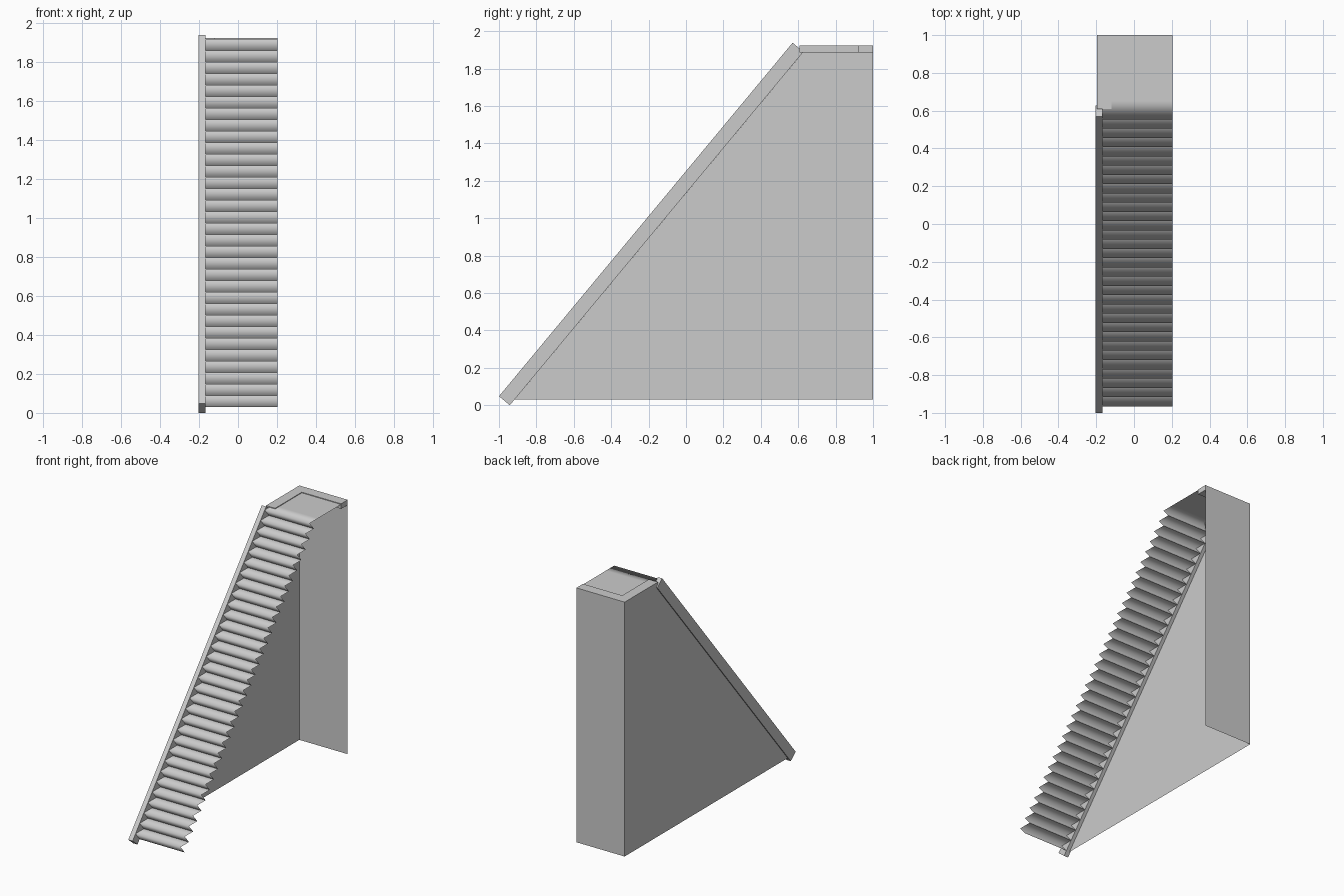
import bpy
import bmesh

old = bpy.data.objects.get("Cube")
if old:
    bpy.data.objects.remove(old, do_unlink=True)

grey = bpy.data.materials.new("plain_grey")
grey.use_nodes = True
colour = (0.6, 0.6, 0.6, 1)
grey.diffuse_color = colour
grey.node_tree.nodes["Principled BSDF"].inputs["Base Color"].default_value = colour

STEPS, RUN, RISE = 32, 0.049, 0.059
BASE, TOP = 0.03, 1.923
NOSE_Y = -0.965
LEFT, WALL_X, INNER_X = 0.203, -0.195, -0.168
LANDING_Z = BASE + STEPS * RISE


def finish(name, bm, smooth=False):
    mesh = bpy.data.meshes.new(name)
    for face in bm.faces:
        face.smooth = smooth
    bm.to_mesh(mesh)
    bm.free()
    mesh.materials.append(grey)
    obj = bpy.data.objects.new(name, mesh)
    bpy.context.collection.objects.link(obj)
    return obj


def panel(name, points, push=None):
    """Flat panel, optionally extruded into a solid along push."""
    bm = bmesh.new()
    face = bm.faces.new([bm.verts.new(p) for p in points])
    if push:
        result = bmesh.ops.extrude_face_region(bm, geom=[face], use_keep_orig=True)
        moved = [v for v in result["geom"] if isinstance(v, bmesh.types.BMVert)]
        bmesh.ops.translate(bm, verts=moved, vec=push)
        bmesh.ops.recalc_face_normals(bm, faces=bm.faces)
    return finish(name, bm)


# Thin steps: raked riser and tread blend smoothly over each nosing
bm = bmesh.new()
for i in range(STEPS):
    y, z = NOSE_Y + i * RUN, BASE + (i + 1) * RISE
    profile = [(y + RUN, z - RISE), (y, z), (y + 2 * RUN, z)]
    rows = [[bm.verts.new((x, py, pz)) for x in (INNER_X, LEFT)] for py, pz in profile]
    for a, b in zip(rows, rows[1:]):
        bm.faces.new((a[0], a[1], b[1], b[0]))
finish("steps", bm, smooth=True)

# Landing sheet behind the last tread
back_of_tread = NOSE_Y + (STEPS + 1) * RUN
panel("landing", [(INNER_X, back_of_tread, LANDING_Z), (LEFT, back_of_tread, LANDING_Z),
                  (LEFT, 0.93, LANDING_Z), (INNER_X, 0.93, LANDING_Z)])

# L-shaped curb around the landing
curb = [(WALL_X, 0.608), (-0.12, 0.608), (-0.12, 0.922), (LEFT, 0.922), (LEFT, 1), (WALL_X, 1)]
panel("landing_curb", [(x, y, 1.885) for x, y in curb], (0, 0, TOP - 1.885))

# Sloping stringer beside the steps
stringer = [(-1, 0.048), (-0.942, 0), (0.628, 1.89), (0.57, 1.938)]
panel("stringer", [(-0.203, y, z) for y, z in stringer], (0.035, 0, 0))

# Side wall under the stringer and back wall
side = [(-0.917, BASE), (0.6, 1.856), (0.608, TOP), (1, TOP), (1, BASE)]
panel("side_wall", [(WALL_X, y, z) for y, z in side])
panel("back_wall", [(LEFT, 1, BASE), (WALL_X, 1, BASE), (WALL_X, 1, 1.885), (LEFT, 1, 1.885)])
